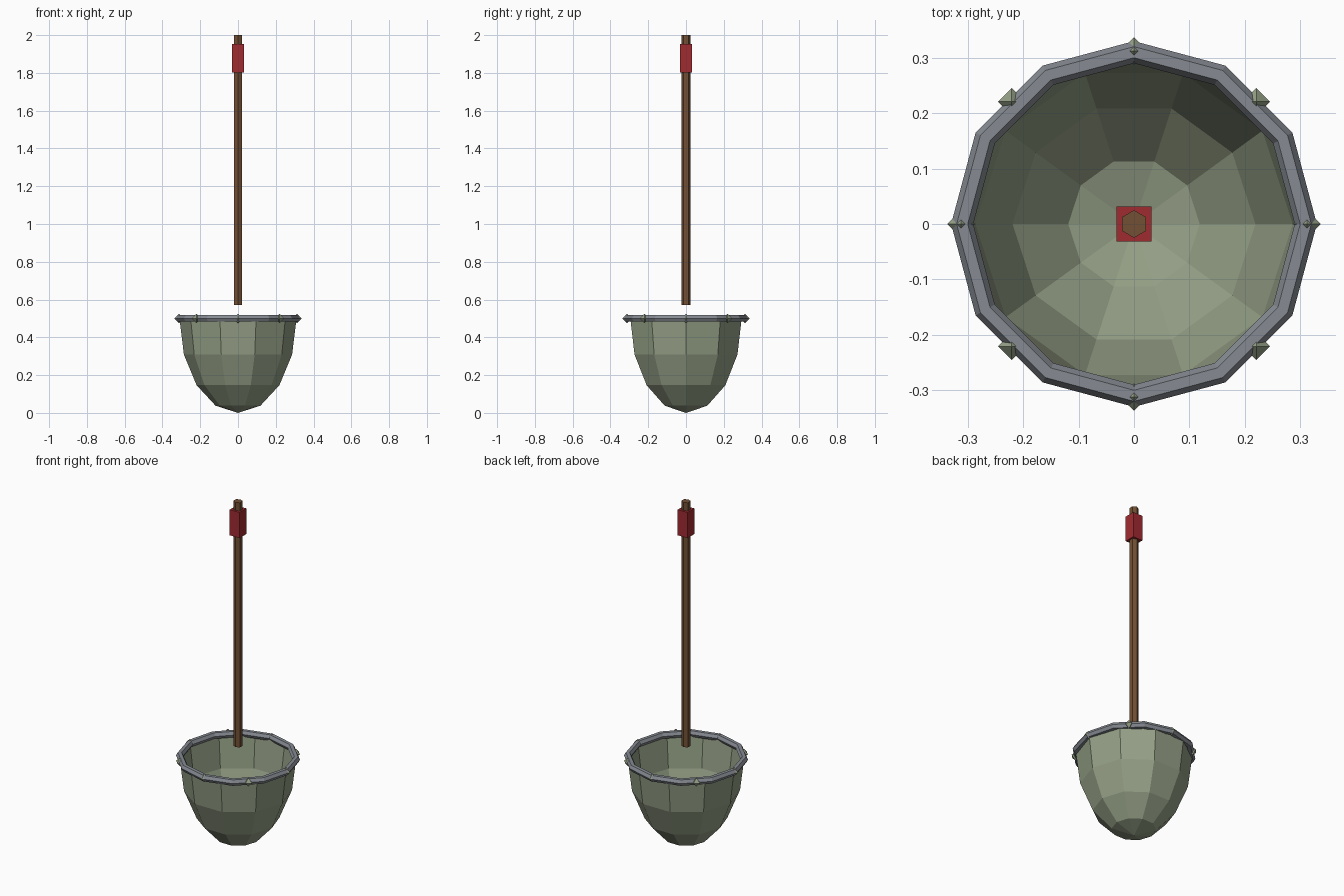
import bpy
import bmesh
from math import pi, sin, cos, sqrt

cube = bpy.data.objects.get("Cube")
if cube:
    bpy.data.objects.remove(cube, do_unlink=True)


def material(name, rgb):
    mat = bpy.data.materials.new(name)
    mat.use_nodes = True
    mat.diffuse_color = (*rgb, 1)
    mat.node_tree.nodes["Principled BSDF"].inputs["Base Color"].default_value = (*rgb, 1)
    return mat


def lathe(name, profile, sides, mat, phase=0, closed=False, location=(0, 0, 0)):
    """Flat-shaded solid made by turning an (r, z) profile around z."""
    bm = bmesh.new()
    rings = []
    for r, z in profile:
        angles = [phase + 2 * pi * k / sides for k in range(sides)]
        rings.append([bm.verts.new((r * cos(a), r * sin(a), z)) for a in angles])
    pairs = list(zip(rings, rings[1:]))
    if closed:
        pairs.append((rings[-1], rings[0]))
    for low, high in pairs:
        for k in range(sides):
            n = (k + 1) % sides
            bm.faces.new((low[k], low[n], high[n], high[k]))
    bmesh.ops.remove_doubles(bm, verts=bm.verts, dist=1e-5)
    mesh = bpy.data.meshes.new(name)
    bm.to_mesh(mesh)
    bm.free()
    mesh.materials.append(mat)
    obj = bpy.data.objects.new(name, mesh)
    obj.location = location
    bpy.context.collection.objects.link(obj)
    return obj


def rod(radius, bottom, top):
    return [(0, bottom), (radius, bottom), (radius, top), (0, top)]


green = material("sage green metal", (0.30, 0.35, 0.24))
steel = material("grey steel", (0.24, 0.26, 0.29))
wood = material("brown wood", (0.17, 0.08, 0.035))
red = material("red grip", (0.35, 0.024, 0.03))

RADIUS, DEPTH = 0.31, 0.5

# Open half-ellipsoid bowl
quarter = [i * pi / 8 for i in range(5)]
lathe("bowl", [(RADIUS * sin(a), DEPTH - DEPTH * cos(a)) for a in quarter], 10, green)

# Rim ring
lathe("rim", [(RADIUS + 0.02 * cos(i * pi / 3), DEPTH + 0.02 * sin(i * pi / 3))
              for i in range(6)], 12, steel, closed=True)

# Studs around the rim
for i in range(8):
    a = i * pi / 4
    lathe(f"rim_stud_{i + 1}", [(0, -0.025), (0.025, 0), (0, 0.025)], 4, green,
          location=(0.312 * cos(a), 0.312 * sin(a), DEPTH))

# Hexagonal shaft and square grip
lathe("shaft", rod(0.025, 0.57, 2.0), 6, wood, phase=pi / 6)
lathe("grip", rod(0.0315 * sqrt(2), 1.803, 1.953), 4, red, phase=pi / 4)
